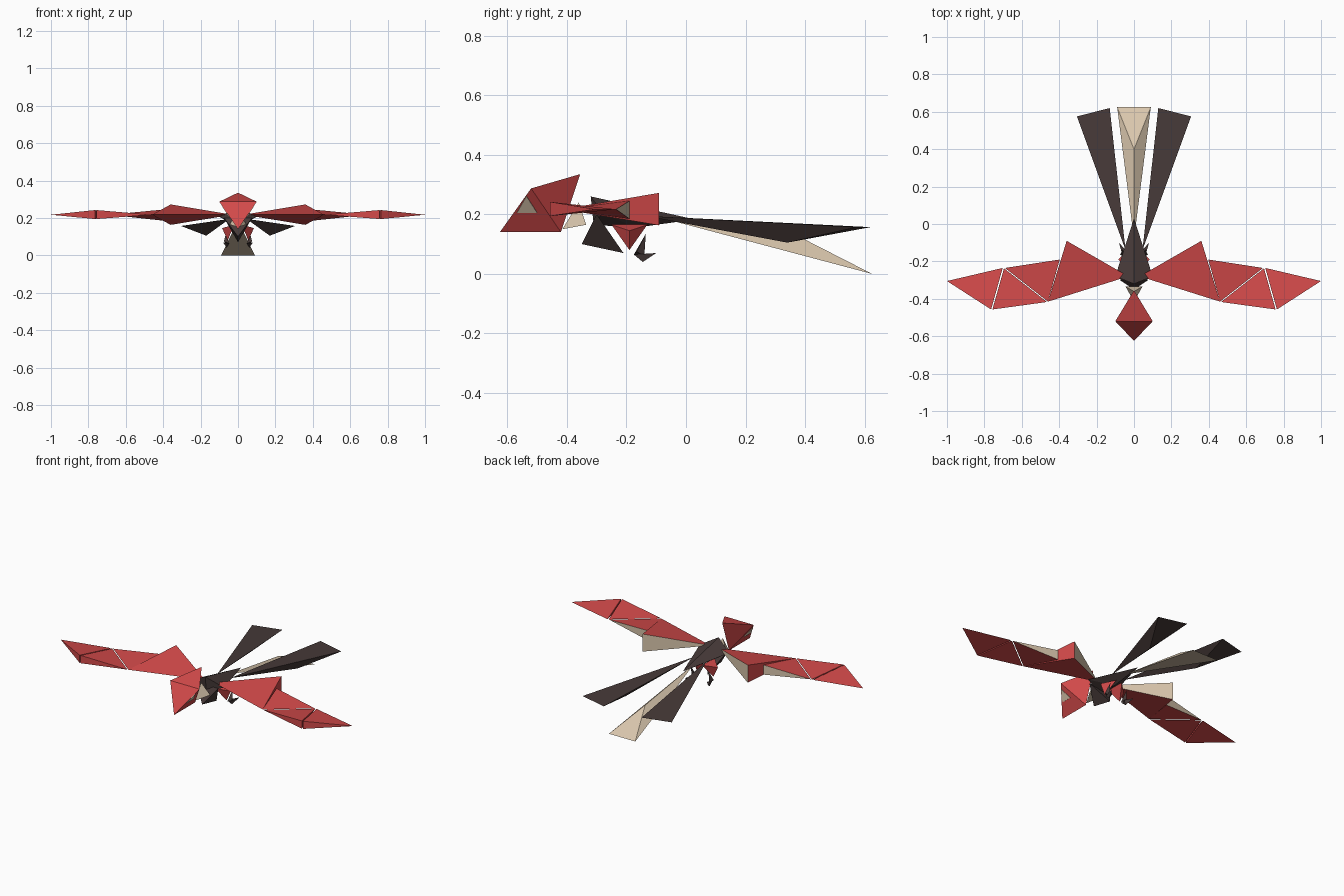
import bpy, bmesh
from mathutils import Vector

if "Cube" in bpy.data.objects:
    bpy.data.objects.remove(bpy.data.objects["Cube"])


def colour(name, rgb):
    m = bpy.data.materials.new(name)
    m.diffuse_color = (*rgb, 1)
    m.use_nodes = True
    m.node_tree.nodes["Principled BSDF"].inputs["Base Color"].default_value = m.diffuse_color
    return m


RED = colour("red", (0.65, 0.068, 0.068))
DARK = colour("dark_brown", (0.062, 0.042, 0.040))
CREAM = colour("cream", (0.70, 0.57, 0.42))


def solid(name, pts, mat, accent=None):
    """Faceted solid around the points; the face holding points 0, 1, 2 may take an accent."""
    bm = bmesh.new()
    vs = [bm.verts.new(p) for p in pts]
    marked = set(vs[:3])
    bmesh.ops.convex_hull(bm, input=vs)
    bmesh.ops.recalc_face_normals(bm, faces=bm.faces)
    if accent:
        for f in bm.faces:
            f.material_index = int(set(f.verts) == marked)
    me = bpy.data.meshes.new(name)
    bm.to_mesh(me)
    bm.free()
    me.materials.append(mat)
    if accent:
        me.materials.append(accent)
    ob = bpy.data.objects.new(name, me)
    bpy.context.collection.objects.link(ob)
    return ob


def pair(name, pts, mat, accent=None):
    for side, s in (("right", 1), ("left", -1)):
        solid(f"{name}_{side}", [(s * x, y, z) for x, y, z in pts], mat, accent)


# Head with swept crest
beak, crown, jaw = Vector((0, -.625, .14)), Vector((.1, -.52, .287)), Vector((0, -.42, .14))
solid("head", [beak, crown, (-.1, -.52, .287), (0, -.355, .335), jaw], RED)

# Eyes: thin plates lying on the cheeks
n = (crown - beak).cross(jaw - beak).normalized()
if n.x < 0:
    n = -n
eye = [a * beak + b * crown + c * jaw
       for a, b, c in ((.5, .45, .05), (.16, .83, .01), (.17, .45, .38))]
pair("eye", [p + n * d for d in (-.002, .003) for p in eye], CREAM)

# Neck
solid("neck", [(.045, -.335, .165), (-.045, -.335, .165), (0, -.415, .15), (0, -.36, .24)], CREAM)

# Body and chest
solid("body", [(0, -.32, .26), (.1, -.28, .205), (-.1, -.28, .205),
               (0, -.31, .165), (0, -.17, .155), (0, .03, .183)], DARK)
solid("chest", [(.075, -.30, .2), (-.075, -.30, .2), (0, -.35, .1), (0, -.21, .07)], DARK)

# Wings: four wedges from shoulder to tip
hinge = (.46, -.415, .217)
pair("inner_wing", [(.03, -.28, .217), (.36, -.09, .272), (.36, -.09, .163), hinge], RED, CREAM)
pair("middle_wing", [(.69, -.235, .217), (.397, -.19, .245), (.397, -.19, .185), hinge], RED, CREAM)
pair("outer_wing", [(.465, -.417, .217), (.695, -.237, .217),
                    (.757, -.457, .242), (.757, -.457, .194)], RED)
pair("wing_tip", [(.702, -.235, .217), (.764, -.457, .242),
                  (.764, -.457, .194), (1, -.305, .217)], RED)

# Tail feathers
solid("centre_tail", [(0, -.08, .187), (.09, .625, 0), (-.09, .625, 0), (0, .40, .115)], CREAM)
pair("side_tail", [(.045, -.14, .195), (.305, .575, .157),
                   (.13, .62, .157), (.17, .34, .105)], DARK)

# Legs
pair("thigh", [(.02, -.25, .165), (.02, -.13, .165), (.085, -.19, .145), (.055, -.19, .08)], RED)
pair("shin", [(.06, -.135, .135), (.05, -.175, .065), (.075, -.165, .075), (.06, -.14, .06)], DARK)
pair("claw", [(.06, -.175, .065), (.045, -.14, .065), (.08, -.10, .07), (.06, -.145, .04)], DARK)
